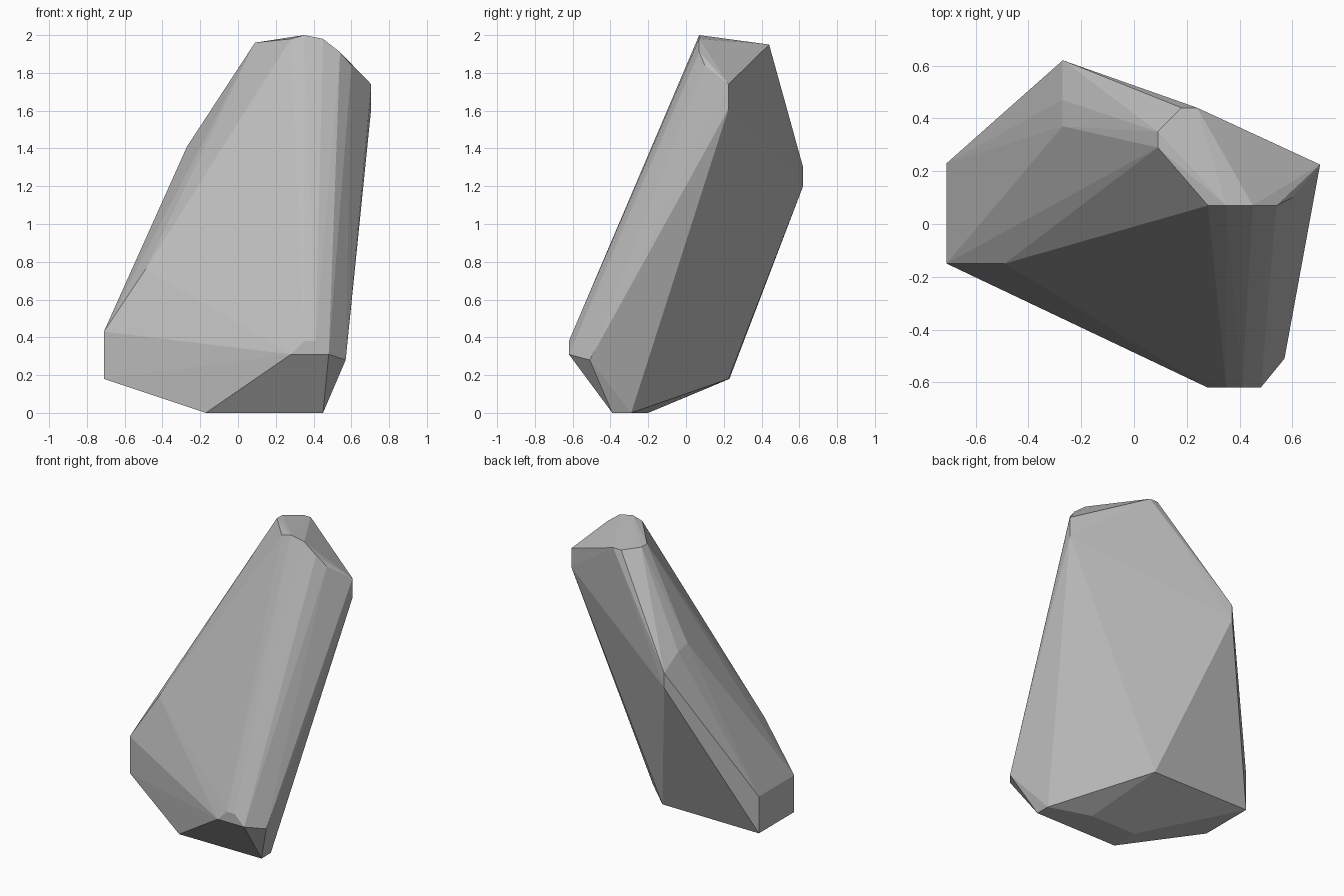
import bpy, bmesh

# Corner points of the chipped stone, grouped by region
corners = [
    # flat base
    (-0.17, -0.39, 0), (0.45, -0.39, 0), (0.45, -0.29, 0), (0.17, -0.2, 0), (-0.17, -0.2, 0),
    # lower back corner
    (0.02, 0.225, 0.18),
    # left end
    (-0.71, -0.15, 0.18), (-0.71, -0.15, 0.43), (-0.71, 0.23, 0.18), (-0.71, 0.23, 0.43),
    (-0.49, -0.15, 0.76),
    # front toe
    (0.28, -0.62, 0.31), (0.48, -0.62, 0.31), (0.35, -0.62, 0.38), (0.41, -0.62, 0.38),
    (0.57, -0.51, 0.28),
    # back ridge
    (-0.27, 0.62, 1.2), (-0.27, 0.62, 1.3), (-0.27, 0.47, 1.39), (-0.27, 0.37, 1.41),
    # right shoulder
    (0.705, 0.225, 1.61), (0.705, 0.225, 1.74), (0.60, 0.10, 1.84),
    # top
    (0.54, 0.07, 1.91), (0.45, 0.07, 1.98), (0.35, 0.07, 2.0), (0.28, 0.07, 1.98),
    (0.09, 0.29, 1.96), (0.09, 0.35, 1.96), (0.18, 0.44, 1.95), (0.24, 0.44, 1.95),
]

# Wrap the corners in a convex, flat-faced hull
bm = bmesh.new()
for c in corners:
    bm.verts.new(c)
hull = bmesh.ops.convex_hull(bm, input=bm.verts)
loose = [v for v in bm.verts if not v.link_faces]
bmesh.ops.delete(bm, geom=loose, context='VERTS')
bmesh.ops.recalc_face_normals(bm, faces=bm.faces)

mesh = bpy.data.meshes.new("rock")
bm.to_mesh(mesh)
bm.free()
rock = bpy.data.objects.new("rock", mesh)
bpy.context.collection.objects.link(rock)

# Plain grey stone
stone = bpy.data.materials.new("stone_grey")
stone.diffuse_color = (0.5, 0.5, 0.5, 1)
mesh.materials.append(stone)
